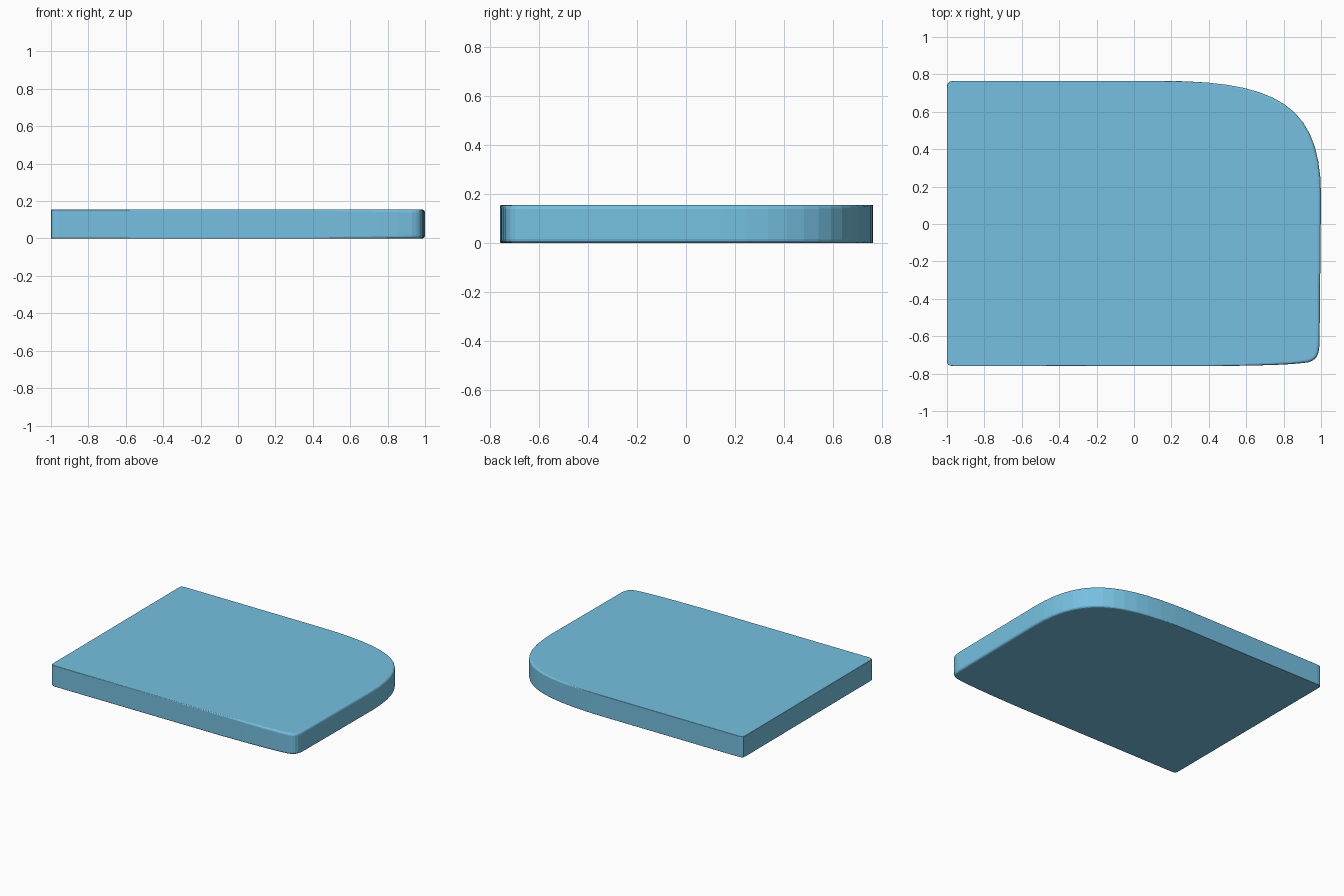
import bpy, bmesh, math
from mathutils import Vector

if "Cube" in bpy.data.objects:
    bpy.data.objects.remove(bpy.data.objects["Cube"])

H = 0.155


def bezier(p0, p1, p2, p3, n):
    pts = [Vector(p) for p in (p0, p1, p2, p3)]
    out = []
    for i in range(n + 1):
        t = i / n
        s = 1 - t
        out.append(pts[0] * s**3 + pts[1] * 3*s*s*t + pts[2] * 3*s*t*t + pts[3] * t**3)
    return out


# Plan outline, counter-clockwise: tight corners at left, broad curve at back right
outline = bezier((-1, -0.735), (-1, -0.75), (-0.99, -0.76), (-0.965, -0.76), 3)
outline += bezier((0.4, -0.76), (0.7, -0.757), (0.85, -0.753), (0.93, -0.74), 4)
outline += bezier((0.955, -0.73), (0.98, -0.72), (0.99, -0.69), (0.992, -0.64), 4)
outline += bezier((1.0, 0.15), (1.0, 0.63), (0.77, 0.765), (0.15, 0.765), 14)
outline += bezier((-0.965, 0.765), (-0.99, 0.765), (-1, 0.755), (-1, 0.735), 3)


def inset_ring(bm, frac_in, frac_up, top):
    """Ring moved inward; the rounding grows towards the right end."""
    verts = []
    n = len(outline)
    for i, p in enumerate(outline):
        d = (outline[(i + 1) % n] - outline[i - 1]).normalized()
        inward = Vector((-d.y, d.x))
        t = min(max((p.x - 0.2) / 0.75, 0), 1)
        r = 0.003 + 0.013 * t
        q = p + inward * r * frac_in
        z = r * (1 - frac_up)
        verts.append(bm.verts.new((q.x, q.y, H - z if top else z)))
    return verts


# Slab with softened upper and lower rims
bm = bmesh.new()
arc = [(1 - math.cos(a), math.sin(a)) for a in (0, math.pi / 6, math.pi / 3, math.pi / 2)]
rings = [inset_ring(bm, i, u, False) for i, u in reversed(arc)]
rings += [inset_ring(bm, i, u, True) for i, u in arc]
for a, b in zip(rings, rings[1:]):
    for i in range(len(a)):
        j = (i + 1) % len(a)
        bm.faces.new((a[i], a[j], b[j], b[i]))
bm.faces.new(rings[0][::-1])
bm.faces.new(rings[-1])
bmesh.ops.recalc_face_normals(bm, faces=bm.faces)

mesh = bpy.data.meshes.new("slab")
bm.to_mesh(mesh)
bm.free()
slab = bpy.data.objects.new("slab", mesh)
bpy.context.collection.objects.link(slab)

# Blue surface
mat = bpy.data.materials.new("light_blue")
mat.diffuse_color = (0.18, 0.53, 0.75, 1)
mat.use_nodes = True
mat.node_tree.nodes["Principled BSDF"].inputs["Base Color"].default_value = mat.diffuse_color
mesh.materials.append(mat)
